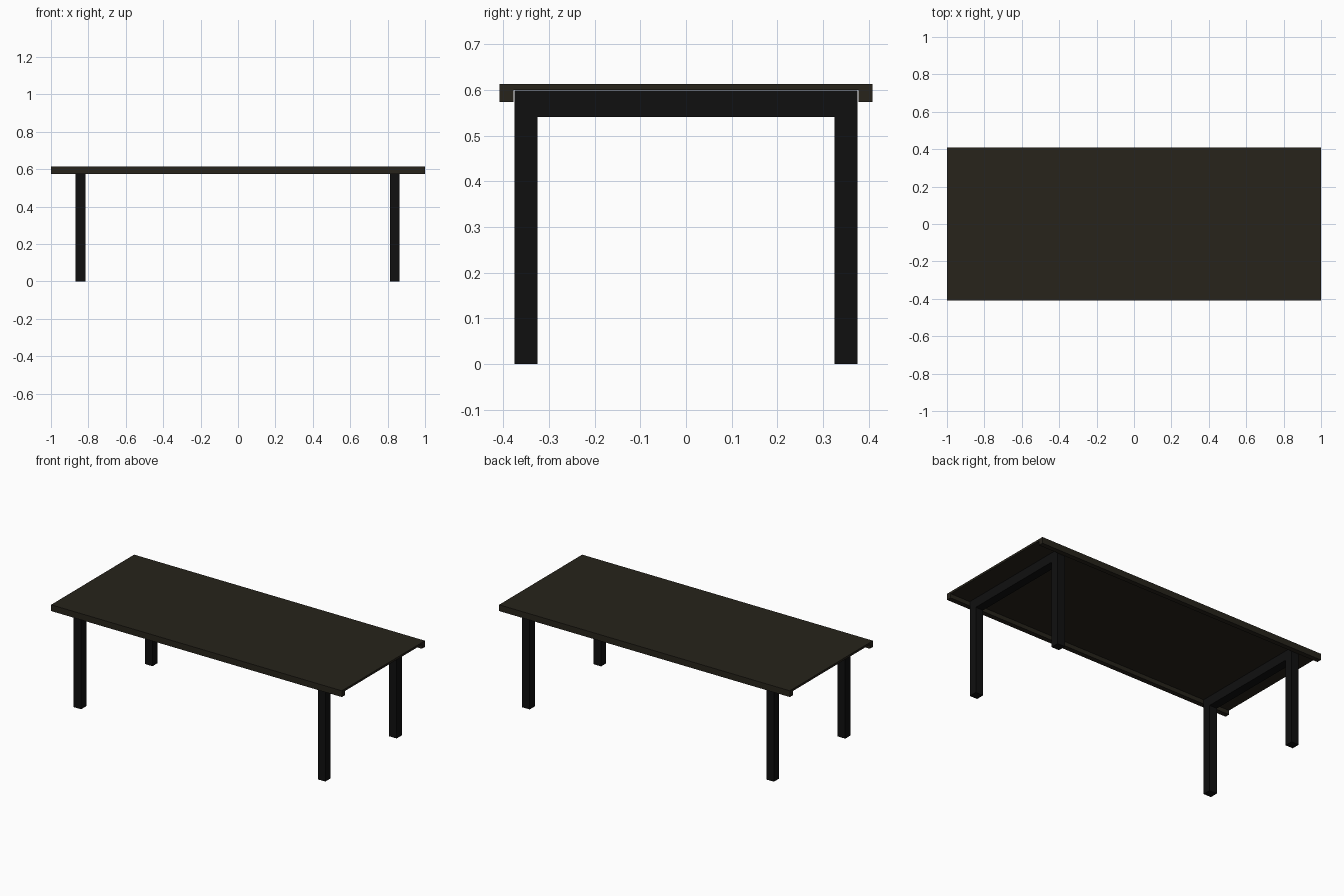
import bpy, bmesh

if "Cube" in bpy.data.objects:
    bpy.data.objects.remove(bpy.data.objects["Cube"])


def material(name, rgb):
    m = bpy.data.materials.new(name)
    m.diffuse_color = (*rgb, 1)
    m.use_nodes = True
    m.node_tree.nodes["Principled BSDF"].inputs["Base Color"].default_value = m.diffuse_color
    return m


def extrude_profile(name, yz, x0, x1, mat):
    """Extrude a closed (y, z) outline along x."""
    bm = bmesh.new()
    face = bm.faces.new([bm.verts.new((x0, y, z)) for y, z in yz])
    ext = bmesh.ops.extrude_face_region(bm, geom=[face])
    verts = [v for v in ext["geom"] if isinstance(v, bmesh.types.BMVert)]
    bmesh.ops.translate(bm, vec=(x1 - x0, 0, 0), verts=verts)
    bmesh.ops.recalc_face_normals(bm, faces=bm.faces)
    mesh = bpy.data.meshes.new(name)
    bm.to_mesh(mesh)
    bm.free()
    mesh.materials.append(mat)
    ob = bpy.data.objects.new(name, mesh)
    bpy.context.collection.objects.link(ob)
    return ob


def arch(half, inner, bottom, under, top):
    """Upside-down U outline, symmetric in y."""
    right = [(inner, under), (inner, bottom), (half, bottom), (half, top)]
    return right + [(-y, z) for y, z in reversed(right)]


wood = material("dark_wood", (0.020, 0.017, 0.011))
metal = material("black_metal", (0.005, 0.005, 0.005))

# Thin top with a downturned lip along both long edges, open at the ends
extrude_profile("table_top", arch(0.408, 0.378, 0.574, 0.6, 0.613), -1, 1, wood)

# Leg frames: two square legs joined by a cross rail under the top
for side, x in (("left", -0.842), ("right", 0.838)):
    extrude_profile(side + "_leg_frame", arch(0.376, 0.325, 0, 0.541, 0.599),
                    x - 0.026, x + 0.026, metal)
